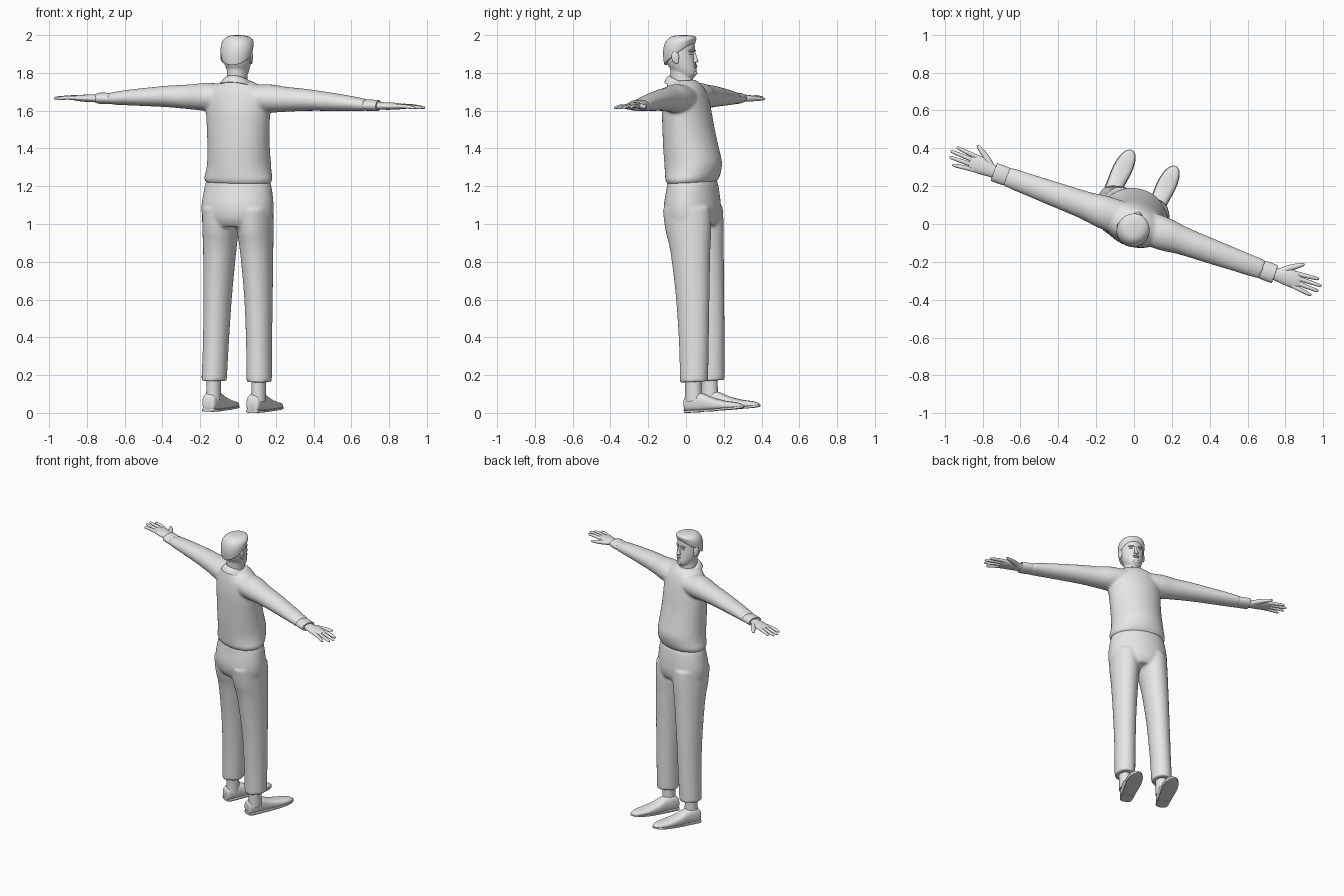
import bpy, bmesh, math
from mathutils import Matrix, Vector as V

if "Cube" in bpy.data.objects:
    bpy.data.objects.remove(bpy.data.objects["Cube"])

# Whole figure is turned and leans slightly
POSE = (Matrix.Rotation(math.radians(-20), 4, 'Z') @ Matrix.Translation((-.04, .085, .006))
        @ Matrix.Rotation(math.radians(1.4), 4, 'Y') @ Matrix.Rotation(math.radians(2.5), 4, 'X'))
grey = bpy.data.materials.new("plain_grey")
grey.diffuse_color = (.8, .8, .8, 1)
grey.use_nodes = True
grey.node_tree.nodes["Principled BSDF"].inputs["Base Color"].default_value = grey.diffuse_color
X, Y, Z = V((1, 0, 0)), V((0, 1, 0)), V((0, 0, 1))


def smooth_path(rings, steps):
    """Catmull-Rom interpolation of (centre, half axis, half axis) rings."""
    out = []
    for i in range(len(rings) - 1):
        p = [rings[max(0, min(len(rings) - 1, i + k))] for k in (-1, 0, 1, 2)]
        for s in range(steps):
            t = s / steps
            out.append([b + (c - a) * .5 * t + (a - 2.5 * b + 2 * c - .5 * d) * t * t
                        + (1.5 * (b - c) + .5 * (d - a)) * t ** 3 for a, b, c, d in zip(*p)])
    return out + [rings[-1]]


def loft(bm, rings, seg=28, steps=4, power=1.0):
    """Skin closed rings; a power below 1 squares the section."""
    def bend(c):
        return math.copysign(abs(c) ** power, c)
    loops = []
    for c, a, b in smooth_path(rings, steps):
        angles = [2 * math.pi * k / seg for k in range(seg)]
        loops.append([bm.verts.new(c + a * bend(math.cos(t)) + b * bend(math.sin(t))) for t in angles])
    for lo, hi in zip(loops, loops[1:]):
        for k in range(seg):
            j = (k + 1) % seg
            bm.faces.new((lo[k], lo[j], hi[j], hi[k]))
    bm.faces.new(loops[0][::-1])
    bm.faces.new(loops[-1])


def ball(bm, centre, size, turn=0):
    m = Matrix.Translation(centre) @ Matrix.Rotation(turn, 4, 'Z') @ Matrix.Diagonal((*size, 1))
    bmesh.ops.create_uvsphere(bm, u_segments=16, v_segments=10, radius=1, matrix=m)


def finish(name, bm, blend=0, angle=50):
    bmesh.ops.recalc_face_normals(bm, faces=bm.faces[:])
    for f in bm.faces:
        f.smooth = True
    me = bpy.data.meshes.new(name)
    bm.to_mesh(me)
    bm.free()
    me.materials.append(grey)
    me.set_sharp_from_angle(angle=math.radians(angle))
    ob = bpy.data.objects.new(name, me)
    bpy.context.collection.objects.link(ob)
    ob.matrix_world = POSE
    if blend:  # fuse overlapping volumes into one soft skin
        r = ob.modifiers.new("fuse", 'REMESH')
        r.mode, r.voxel_size, r.use_smooth_shade = 'VOXEL', blend, True
        s = ob.modifiers.new("soften", 'SMOOTH')
        s.factor, s.iterations = .5, 5


def upright(rows):
    """Rows: height, half width, back, front, optional slope."""
    out = []
    for z, a, back, front, *sl in rows:
        b = (front - back) / 2
        out.append((V((0, (back + front) / 2, z)), X * a, Y * b + Z * (b * (sl[0] if sl else 0))))
    return out


def limb(rows, side):
    """Rows: height, sideways, forward, half width, half depth."""
    return [(V((side * u, v, z)), X * a, Y * b) for z, u, v, a, b in rows]


def tube(points, radii, flat=1.0):
    """Round tube along points, flattened in height."""
    pts = [V(p) for p in points]
    d = (pts[-1] - pts[0]).normalized()
    a = d.cross(Z).normalized()
    b = a.cross(d)
    return [(p, a * r, b * r * flat) for p, r in zip(pts, radii)]


# Sweater: torso and sleeves
bm = bmesh.new()
loft(bm, upright([(1.213, .176, -.125, .122), (1.235, .186, -.135, .137), (1.27, .178, -.138, .152),
                  (1.32, .171, -.14, .16), (1.40, .168, -.142, .145), (1.5, .17, -.14, .126),
                  (1.6, .175, -.135, .11), (1.68, .17, -.122, .092), (1.73, .12, -.108, .07),
                  (1.757, .075, -.098, .04)]), 40)
for s in (-1, 1):
    arm = [(.04, 1.66, .09, .07), (.17, 1.665, .088, .075), (.27, 1.663, .075, .066),
           (.4, 1.662, .068, .057), (.6, 1.652, .058, .043), (.7, 1.645, .053, .034), (.72, 1.644, .051, .032)]
    loft(bm, [(V((s * u, -.008, z)), Y * a, Z * b) for u, z, a, b in arm])
finish("sweater", bm, blend=.009)

# Trousers: hips and legs
bm = bmesh.new()
loft(bm, upright([(1.225, .172, -.125, .122), (1.19, .183, -.131, .13), (1.1, .196, -.15, .137),
                  (1.03, .193, -.145, .132), (.985, .175, -.12, .11)]), 40)
for s in (-1, 1):
    loft(bm, limb([(1.08, .095, -.005, .095, .13), (.97, .097, 0, .093, .125), (.85, .104, .008, .085, .108),
                   (.6, .115, .012, .073, .09), (.35, .122, .008, .067, .08), (.162, .127, 0, .066, .076)], s))
finish("trousers", bm, blend=.009)

# Socks
bm = bmesh.new()
for s in (-1, 1):
    loft(bm, limb([(.06, .127, -.008, .039, .046), (.13, .127, -.006, .038, .044), (.2, .127, -.004, .04, .046)], s))
finish("socks", bm)

# Shoes with soles; both feet turn a little to one side
SHOE = [(-.062, .024, .01, .07), (-.052, .036, .004, .09), (-.01, .041, .004, .106), (.04, .042, .004, .1),
        (.1, .046, .005, .074), (.17, .049, .008, .054), (.23, .041, .01, .044),
        (.262, .026, .013, .035), (.278, .008, .016, .024)]
uppers, soles = bmesh.new(), bmesh.new()
for s in (-1, 1):
    def foot(v, w, lo, hi):
        return V((s * .124 + .09 * (v - .09), v, (lo + hi) / 2)), X * w, Z * ((hi - lo) / 2)
    loft(uppers, [foot(*r) for r in SHOE], power=.75)
    loft(soles, [foot(v, w + .003, lo - .003, lo + .009) for v, w, lo, hi in SHOE], 16, power=.3)
    loft(soles, [foot(v, w, -.001, .014) for v, w in ((-.062, .02), (-.05, .038), (0, .043), (.02, .042))],
         16, power=.4)
finish("shoe_uppers", uppers)
finish("shoe_soles", soles, angle=35)

# Shirt cuffs
bm = bmesh.new()
for s in (-1, 1):
    loft(bm, [(V((s * u, -.008, 1.643)), Y * a, Z * b) for u, a, b in
              ((.7, .045, .027), (.73, .05, .03), (.785, .05, .029), (.79, .046, .025))])
finish("shirt_cuffs", bm)

# Hands: palm, four fingers, thumb
bm = bmesh.new()
for s in (-1, 1):
    loft(bm, [(V((s * u, v, 1.641)), Y * a, Z * b) for u, v, a, b in
              ((.76, -.008, .03, .021), (.81, -.005, .036, .02), (.86, 0, .045, .019),
               (.91, .0, .045, .015), (.93, .0, .038, .01))])
    for base, tip, end in ((.034, .046, 1.02), (.012, .017, 1.043), (-.011, -.014, 1.037), (-.033, -.047, 1.01)):
        loft(bm, tube([(s * .89, base, 1.642), (s * .95, (base + tip) / 2, 1.643),
                       (s * (end - .012), tip, 1.638), (s * end, tip, 1.636)],
                      (.012, .0115, .0085, .003), .9), 12)
    loft(bm, tube([(s * .81, .01, 1.64), (s * .855, .05, 1.637), (s * .905, .085, 1.633), (s * .922, .095, 1.632)],
                  (.02, .017, .011, .003), .85), 12)
finish("hands", bm)

# Head and neck
bm = bmesh.new()
loft(bm, upright([(1.68, .06, -.095, .04), (1.76, .054, -.09, .03), (1.85, .055, -.09, .03)]))
loft(bm, upright([(1.772, .022, -.01, .038), (1.783, .04, -.045, .05), (1.81, .057, -.08, .053),
                  (1.85, .07, -.104, .049), (1.9, .076, -.113, .046), (1.94, .076, -.112, .047),
                  (1.97, .066, -.1, .036), (1.985, .045, -.08, .015)]))
finish("head", bm, blend=.006)

# Face features
bm = bmesh.new()
loft(bm, [(V((0, v, z)), X * a, Y * b) for z, v, a, b in
          ((1.848, .045, .01, .01), (1.855, .05, .016, .016), (1.868, .049, .011, .014),
           (1.9, .043, .008, .01), (1.91, .04, .006, .006))], 16)
ball(bm, (0, .051, 1.834), (.022, .007, .0045))
ball(bm, (0, .051, 1.826), (.018, .008, .005))
ball(bm, (0, .043, 1.793), (.022, .014, .012))
for s in (-1, 1):
    ball(bm, (s * .029, .036, 1.897), (.012, .008, .006), -s * .35)
    ball(bm, (s * .03, .04, 1.912), (.02, .007, .005), -s * .4)
finish("face_features", bm)

# Ears
bm = bmesh.new()
for s in (-1, 1):
    ball(bm, (s * .08, -.032, 1.883), (.008, .02, .032), s * .3)
    ball(bm, (s * .077, -.027, 1.86), (.007, .012, .014))
finish("ears", bm)

# Hair cap, higher at the forehead than at the nape
bm = bmesh.new()
loft(bm, upright([(1.895, .076, -.114, .042, .65), (1.9, .083, -.121, .048, .62), (1.935, .087, -.124, .054, .35),
                  (1.965, .082, -.114, .058, .15), (1.985, .064, -.094, .048, .05),
                  (1.994, .04, -.07, .02, 0), (1.997, .01, -.04, -.01, 0)]))
finish("hair", bm)

# Folded collar, open at the throat
bm = bmesh.new()
rings = []
for k in range(25):
    t = math.radians(12 + 336 * k / 24)
    out = V((math.sin(t), math.cos(t), 0))
    c = V((.076 * out.x, -.02 + .088 * out.y, 1.737 - .032 * out.y))
    rings.append((c, out * .009, Z * (.018 + .006 * max(0, out.y)) - out * .013))
loft(bm, rings, 12, 2, .7)
finish("collar", bm)
